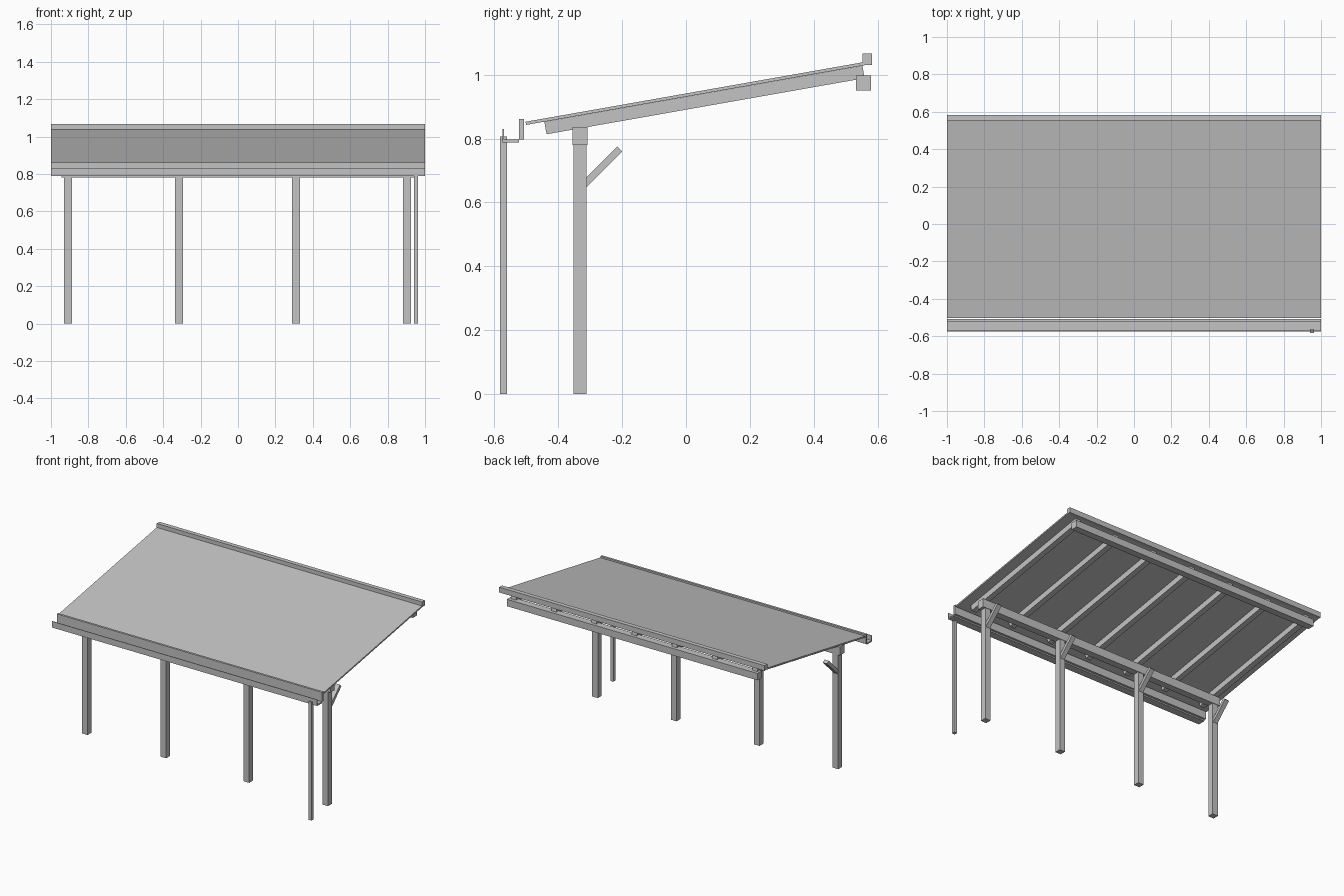
import bpy, math

if "Cube" in bpy.data.objects:
    bpy.data.objects.remove(bpy.data.objects["Cube"])

# one plain grey for the whole structure
grey = bpy.data.materials.new("plain grey")
grey.diffuse_color = (0.55, 0.55, 0.55, 1)
grey.use_nodes = True
grey.node_tree.nodes["Principled BSDF"].inputs["Base Color"].default_value = grey.diffuse_color


def extrude_x(name, profile, x0, x1):
    """Extrude a (y, z) profile along x."""
    n = len(profile)
    verts = [(x, y, z) for x in (x0, x1) for y, z in profile]
    faces = [list(range(n))[::-1], list(range(n, 2 * n))]
    faces += [(i, (i + 1) % n, n + (i + 1) % n, n + i) for i in range(n)]
    mesh = bpy.data.meshes.new(name)
    mesh.from_pydata(verts, [], faces)
    mesh.materials.append(grey)
    mesh.validate()
    obj = bpy.data.objects.new(name, mesh)
    bpy.context.collection.objects.link(obj)
    # consistent outward normals
    import bmesh
    bm = bmesh.new()
    bm.from_mesh(mesh)
    bmesh.ops.recalc_face_normals(bm, faces=bm.faces)
    bm.to_mesh(mesh)
    bm.free()
    return obj


def box(name, x0, x1, y0, y1, z0, z1):
    return extrude_x(name, [(y0, z0), (y1, z0), (y1, z1), (y0, z1)], x0, x1)


def slanted(y, z, length, angle, thick):
    """Profile of a tilted plank; (y, z) is its lower front corner."""
    c, s = math.cos(angle), math.sin(angle)
    return [(y, z), (y + length * c, z + length * s),
            (y + length * c - thick * s, z + length * s + thick * c),
            (y - thick * s, z + thick * c)]


pitch = math.radians(10)

# roof sheet and upper edge trim
extrude_x("roof_sheet", slanted(-0.501, 0.843, 1.077, pitch, 0.010), -1, 1)
box("ridge_trim", -1, 1, 0.553, 0.583, 1.030, 1.066)

# rafters
for i in range(7):
    x = -0.91 + i * 1.82 / 6
    extrude_x(f"rafter_{i + 1}", slanted(-0.437, 0.8136, 1.012, pitch, 0.0398),
              x - 0.019, x + 0.019)

# beams
box("front_beam", -0.945, 0.945, -0.355, -0.308, 0.780, 0.837)
box("back_beam", -0.945, 0.945, 0.533, 0.580, 0.950, 0.997)

# posts with diagonal braces
for i, x in enumerate((-0.909, -0.316, 0.310, 0.904)):
    box(f"post_{i + 1}", x - 0.021, x + 0.021, -0.352, -0.311, 0, 0.781)
    extrude_x(f"brace_{i + 1}",
              slanted(-0.325, 0.634, 0.177, math.radians(45), 0.022),
              x - 0.016, x + 0.016)

# fascia, gutter and downpipe
box("fascia", -1, 1, -0.523, -0.508, 0.797, 0.861)
box("gutter_floor", -1, 1, -0.574, -0.523, 0.788, 0.797)
box("gutter_lip", -1, 1, -0.575, -0.570, 0.788, 0.830)
box("downpipe", 0.941, 0.963, -0.583, -0.561, 0, 0.807)
